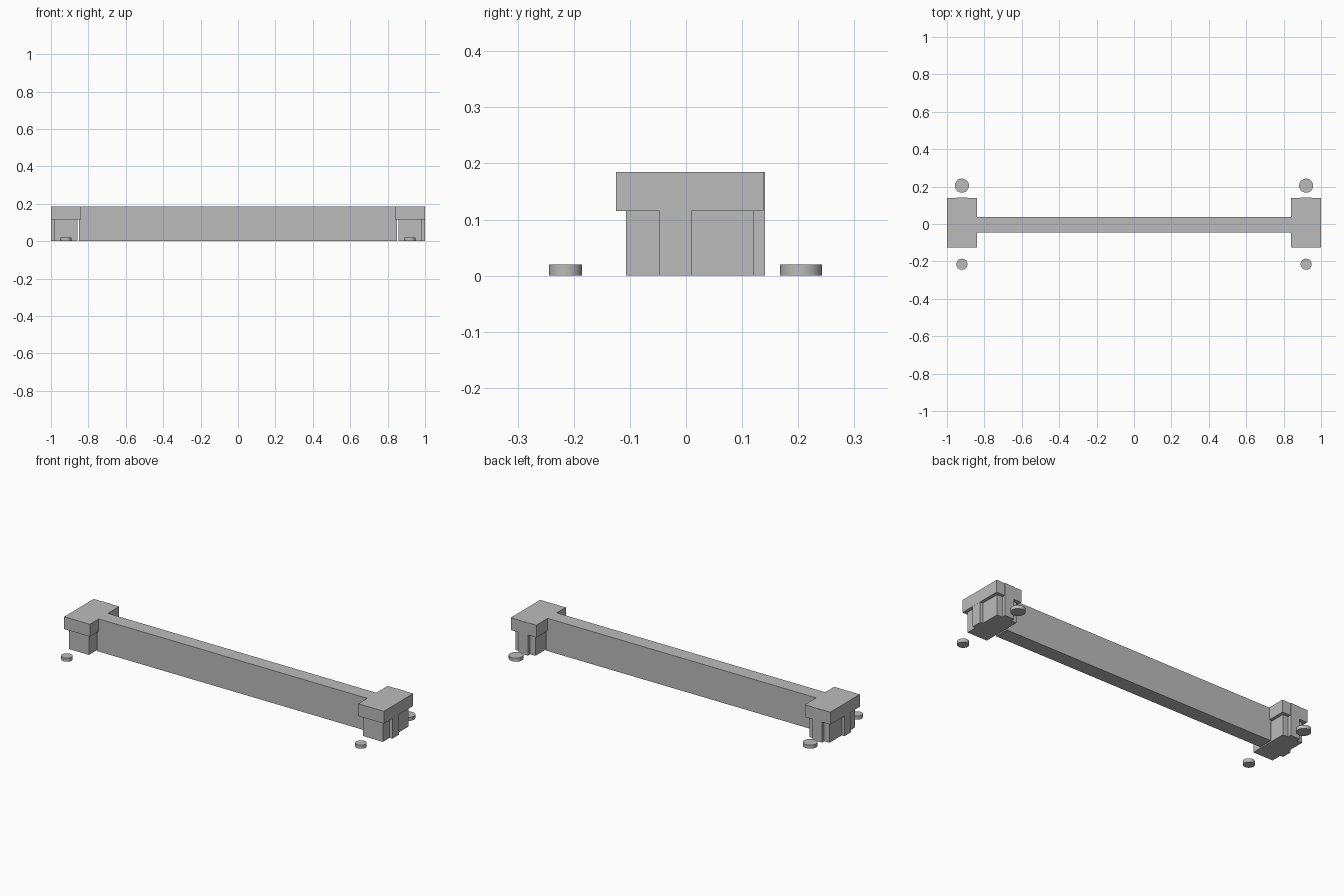
import bpy

cube = bpy.data.objects.get("Cube")
if cube:
    bpy.data.objects.remove(cube, do_unlink=True)

stone = bpy.data.materials.new("plain_grey")
stone.use_nodes = True
GREY = (0.5, 0.5, 0.5, 1)
stone.diffuse_color = GREY
stone.node_tree.nodes["Principled BSDF"].inputs["Base Color"].default_value = GREY

TOP, LEDGE = 0.185, 0.115
PIER_X, RIB = 0.92, 0.057


def box(name, x, y, z):
    """Box from (min, max) pairs on each axis."""
    spans = (x, y, z)
    bpy.ops.mesh.primitive_cube_add(size=1, location=[(a + b) / 2 for a, b in spans])
    ob = bpy.context.object
    ob.name = name
    ob.scale = [abs(b - a) for a, b in spans]
    bpy.ops.object.transform_apply(location=False, rotation=False, scale=True)
    ob.data.materials.append(stone)


def disc(name, x, y, radius):
    bpy.ops.mesh.primitive_cylinder_add(vertices=32, radius=radius, depth=0.02,
                                        location=(x, y, 0.01))
    ob = bpy.context.object
    ob.name = name
    ob.data.materials.append(stone)
    bpy.ops.object.shade_smooth_by_angle()


# Long wall between the end piers
box("wall", (-0.85, 0.85), (-0.045, 0.037), (0, TOP))

for side, s in (("right", -1), ("left", 1)):
    def span(a, b):
        return (s * a, s * b)

    # Pier shaft with wider cap
    box(f"{side}_pier_shaft", span(0.858, 0.982), (-0.107, 0.12), (0, LEDGE))
    box(f"{side}_pier_cap", span(0.84, 1), (-0.125, 0.138), (LEDGE, TOP))

    # Ribs on the outer and back faces
    box(f"{side}_outer_rib", span(0.97, 0.999), (-0.047, 0.01), (0, LEDGE))
    box(f"{side}_back_rib", span(PIER_X - RIB / 2, PIER_X + RIB / 2),
        (0.1, 0.141), (0, TOP - 0.0005))

    # Loose ground discs in front and behind
    disc(f"{side}_front_disc", s * PIER_X, -0.215, 0.0295)
    disc(f"{side}_back_disc", s * PIER_X, 0.205, 0.0375)
